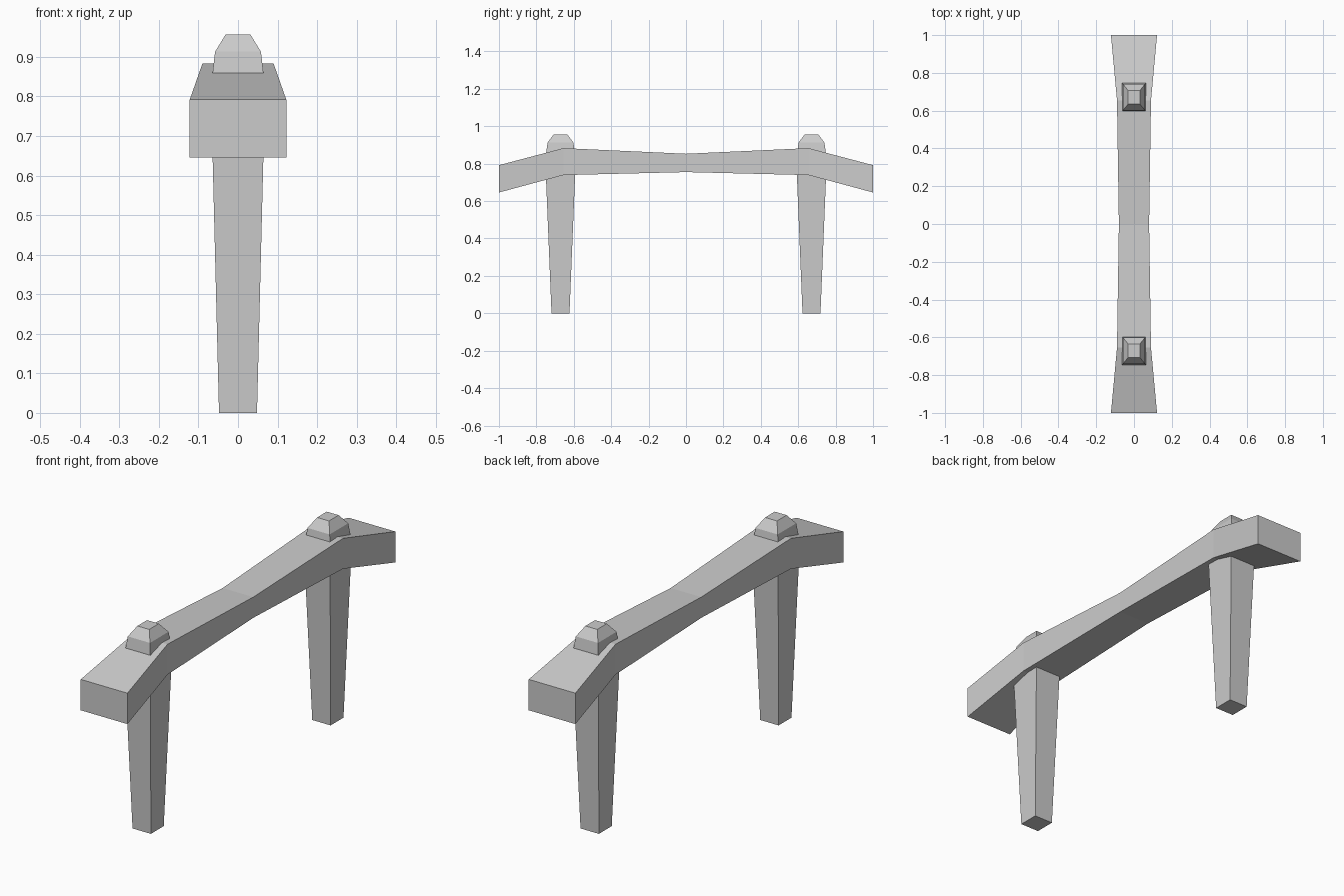
import bpy, bmesh

if "Cube" in bpy.data.objects:
    bpy.data.objects.remove(bpy.data.objects["Cube"])


def loft(name, rings):
    """Skin a list of four-cornered rings into a closed solid."""
    bm = bmesh.new()
    loops = [[bm.verts.new(p) for p in ring] for ring in rings]
    for a, b in zip(loops, loops[1:]):
        for i in range(4):
            j = (i + 1) % 4
            bm.faces.new((a[i], a[j], b[j], b[i]))
    bm.faces.new(loops[0])
    bm.faces.new(loops[-1])
    bmesh.ops.recalc_face_normals(bm, faces=bm.faces)
    mesh = bpy.data.meshes.new(name)
    bm.to_mesh(mesh)
    bm.free()
    obj = bpy.data.objects.new(name, mesh)
    bpy.context.collection.objects.link(obj)
    return obj


def post_ring(y, z, hx, hy):
    return [(-hx, y - hy, z), (hx, y - hy, z), (hx, y + hy, z), (-hx, y + hy, z)]


# Bent beam with flared, drooping ends: (y, half width, bottom, top)
half = [(0.0, 0.08, 0.755, 0.853), (0.655, 0.09, 0.739, 0.883), (1.0, 0.122, 0.646, 0.792)]
stations = [(-y, w, b, t) for y, w, b, t in reversed(half[1:])] + half
loft("beam", [[(-w, y, b), (w, y, b), (w, y, t), (-w, y, t)] for y, w, b, t in stations])

# Tapered posts that pass through the beam, each with a faceted cap
for label, side in (("front", -1), ("back", 1)):
    y = side * 0.671
    loft(label + "_leg", [post_ring(y, 0.0, 0.048, 0.048),
                          post_ring(y, 0.76, 0.067, 0.079)])
    loft(label + "_cap", [post_ring(y, 0.80, 0.065, 0.077),
                          post_ring(y, 0.862, 0.064, 0.076),
                          post_ring(y, 0.913, 0.058, 0.069),
                          post_ring(y, 0.957, 0.031, 0.036)])
